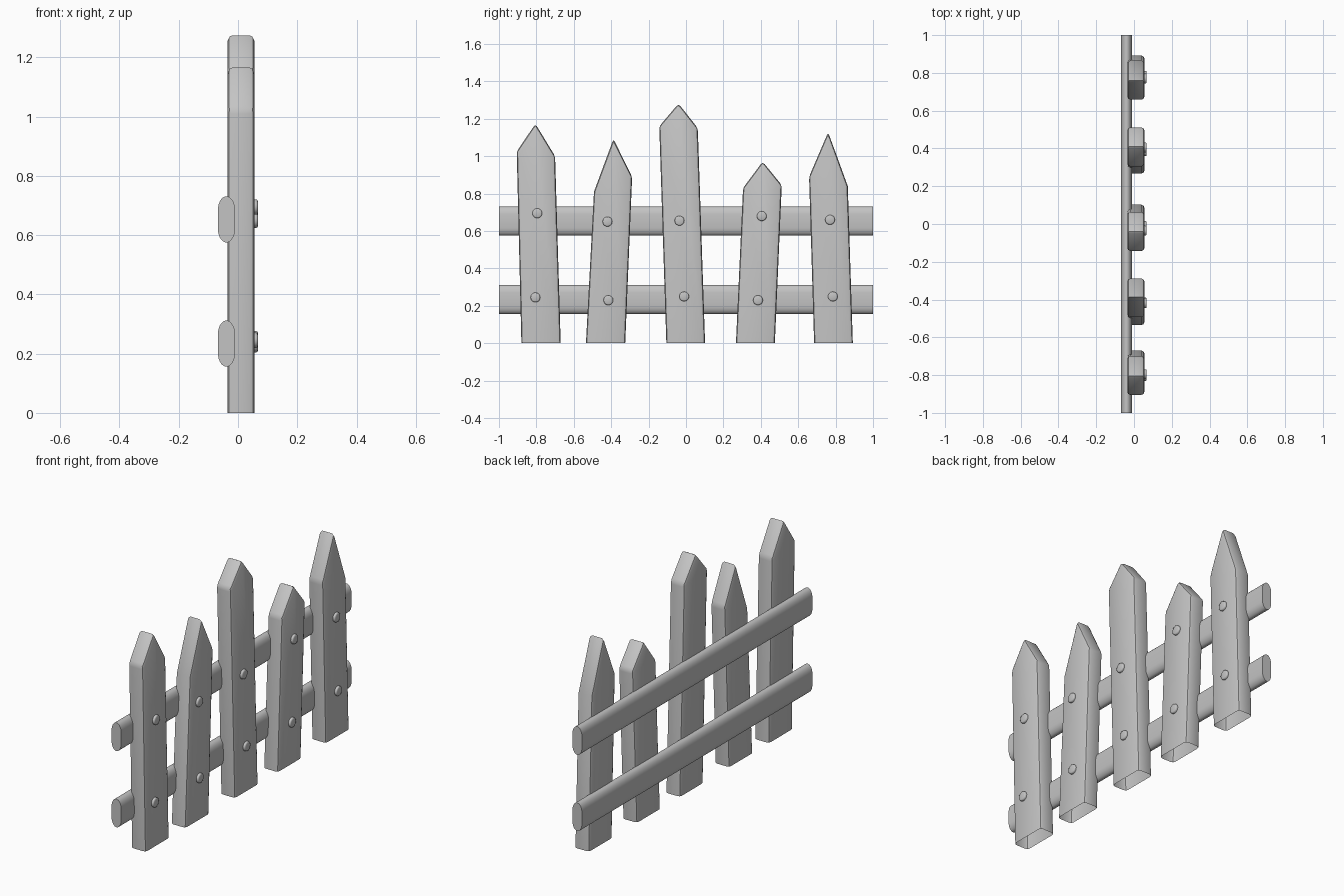
import bpy, bmesh, math
from mathutils import Vector, Matrix

if "Cube" in bpy.data.objects:
    bpy.data.objects.remove(bpy.data.objects["Cube"])

grey = bpy.data.materials.new("plain grey")
grey.diffuse_color = (0.55, 0.55, 0.55, 1)
grey.use_nodes = True
grey.node_tree.nodes["Principled BSDF"].inputs["Base Color"].default_value = grey.diffuse_color


def finish(bm, name, bevel=0.0, segments=2, angle=30):
    """Turn a bmesh into a named, smooth-shaded object with an optional bevel."""
    bmesh.ops.recalc_face_normals(bm, faces=bm.faces)
    if bevel:
        edges = [e for e in bm.edges
                 if len(e.link_faces) == 2 and e.calc_face_angle() > math.radians(20)]
        bmesh.ops.bevel(bm, geom=edges, offset=bevel, segments=segments,
                        profile=0.5, affect='EDGES', clamp_overlap=True)
    mesh = bpy.data.meshes.new(name)
    bm.to_mesh(mesh)
    bm.free()
    obj = bpy.data.objects.new(name, mesh)
    bpy.context.collection.objects.link(obj)
    mesh.materials.append(grey)
    bpy.ops.object.select_all(action='DESELECT')
    obj.select_set(True)
    bpy.context.view_layer.objects.active = obj
    bpy.ops.object.shade_smooth_by_angle(angle=math.radians(angle))
    return obj


def extrude_outline(points, depth):
    """Extrude a closed outline along a direction; returns the bmesh."""
    bm = bmesh.new()
    face = bm.faces.new([bm.verts.new(p) for p in points])
    ext = bmesh.ops.extrude_face_region(bm, geom=[face], use_keep_orig=True)
    moved = [g for g in ext["geom"] if isinstance(g, bmesh.types.BMVert)]
    bmesh.ops.translate(bm, verts=moved, vec=Vector(depth))
    bmesh.ops.recalc_face_normals(bm, faces=bm.faces)
    return bm


# Pickets: outline in (y, z), each a leaning board with a pointed top, open below
BACK, FRONT = -0.035, 0.055
pickets = [
    [(-0.88, 0), (-0.67, 0), (-0.70, 1.00), (-0.805, 1.173), (-0.905, 1.025)],
    [(-0.535, 0), (-0.325, 0), (-0.288, 0.89), (-0.388, 1.092), (-0.492, 0.81)],
    [(-0.105, 0), (0.102, 0), (0.063, 1.15), (-0.04, 1.281), (-0.143, 1.16)],
    [(0.267, 0), (0.475, 0), (0.512, 0.845), (0.41, 0.971), (0.305, 0.83)],
    [(0.685, 0), (0.892, 0), (0.865, 0.84), (0.76, 1.128), (0.658, 0.89)],
]
for i, outline in enumerate(pickets):
    bm = extrude_outline([(BACK, y, z) for y, z in outline], (FRONT - BACK, 0, 0))
    bottom = [f for f in bm.faces if all(v.co.z < 0.001 for v in f.verts)]
    bmesh.ops.delete(bm, geom=bottom, context='FACES')
    finish(bm, f"picket_{i + 1}", bevel=0.016)

# Rails: flat oval bars running the whole length behind the pickets
for name, zc in (("lower_rail", 0.234), ("upper_rail", 0.653)):
    section = []
    for k in range(24):
        a = 2 * math.pi * (k + 0.5) / 24
        z = math.sin(a) * 0.047 + math.copysign(0.031, math.sin(a))
        section.append((-0.039 + 0.029 * math.cos(a), -1, zc + z))
    finish(extrude_outline(section, (0, 2, 0)), name, angle=40)

# Nails: round heads, two on each picket
nails = [(-0.795, 0.695), (-0.805, 0.245), (-0.42, 0.65), (-0.415, 0.23),
         (-0.035, 0.655), (-0.01, 0.25), (0.405, 0.68), (0.385, 0.23),
         (0.77, 0.66), (0.785, 0.25)]
for i, (y, z) in enumerate(nails):
    bm = bmesh.new()
    turn = Matrix.Translation((0.055, y, z)) @ Matrix.Rotation(math.pi / 2, 4, 'Y')
    bmesh.ops.create_cone(bm, cap_ends=True, segments=20, radius1=0.026,
                          radius2=0.026, depth=0.024, matrix=turn)
    rim = [e for e in bm.edges if all(v.co.x > 0.06 for v in e.verts)]
    bmesh.ops.bevel(bm, geom=rim, offset=0.006, segments=2, profile=0.5, affect='EDGES')
    finish(bm, f"nail_head_{i + 1}", angle=50)
